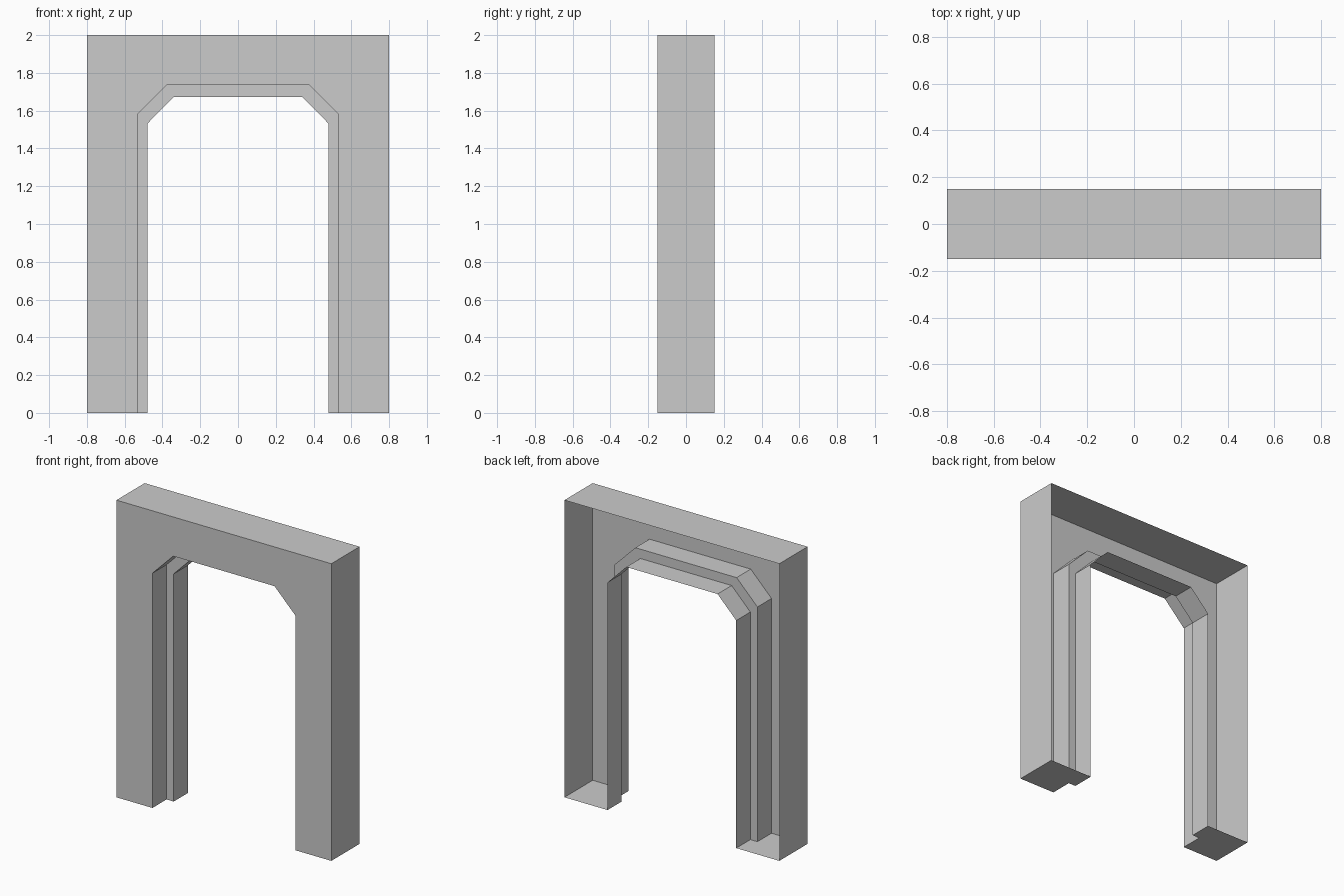
import bpy
import bmesh

if "Cube" in bpy.data.objects:
    bpy.data.objects.remove(bpy.data.objects["Cube"])

HW, H, D = 0.8, 2.0, 0.15   # half width, height, half depth
STEP_Y = 0.0                # depth at which the doorway narrows

bm = bmesh.new()


def mirrored(half):
    """Complete a left-hand outline with its mirror image."""
    return half + [(-x, z) for x, z in reversed(half)]


def ring(outline, y):
    return [bm.verts.new((x, y, z)) for x, z in outline]


def bridge(a, b):
    """Join two matching open outlines with a strip of quads."""
    for i in range(len(a) - 1):
        bm.faces.new((a[i], a[i + 1], b[i + 1], b[i]))


outer = mirrored([(-HW, 0), (-HW, H)])
wide = mirrored([(-0.532, 0), (-0.532, 1.58), (-0.377, 1.736)])
narrow = mirrored([(-0.479, 0), (-0.479, 1.532), (-0.34, 1.673)])

# Outer side walls and top
outer_front, outer_back = ring(outer, -D), ring(outer, D)
bridge(outer_front, outer_back)

# Stepped, chamfered doorway lining
rings = [ring(wide, -D), ring(wide, STEP_Y), ring(narrow, STEP_Y), ring(narrow, D)]
for a, b in zip(rings, rings[1:]):
    bridge(a, b)

# Front wall; the back stays open
bm.faces.new(outer_front + rings[0][::-1])

# Stepped soles of the two legs
for end in (0, -1):
    bm.faces.new([outer_front[end], outer_back[end]] + [r[end] for r in reversed(rings)])

# Consistent normals, with the front wall facing -y
bmesh.ops.recalc_face_normals(bm, faces=bm.faces[:])
front = max(bm.faces, key=lambda f: len(f.verts))
if front.normal.y > 0:
    bmesh.ops.reverse_faces(bm, faces=bm.faces[:])

mesh = bpy.data.meshes.new("door_frame")
bm.to_mesh(mesh)
bm.free()
bpy.context.collection.objects.link(bpy.data.objects.new("door_frame", mesh))
